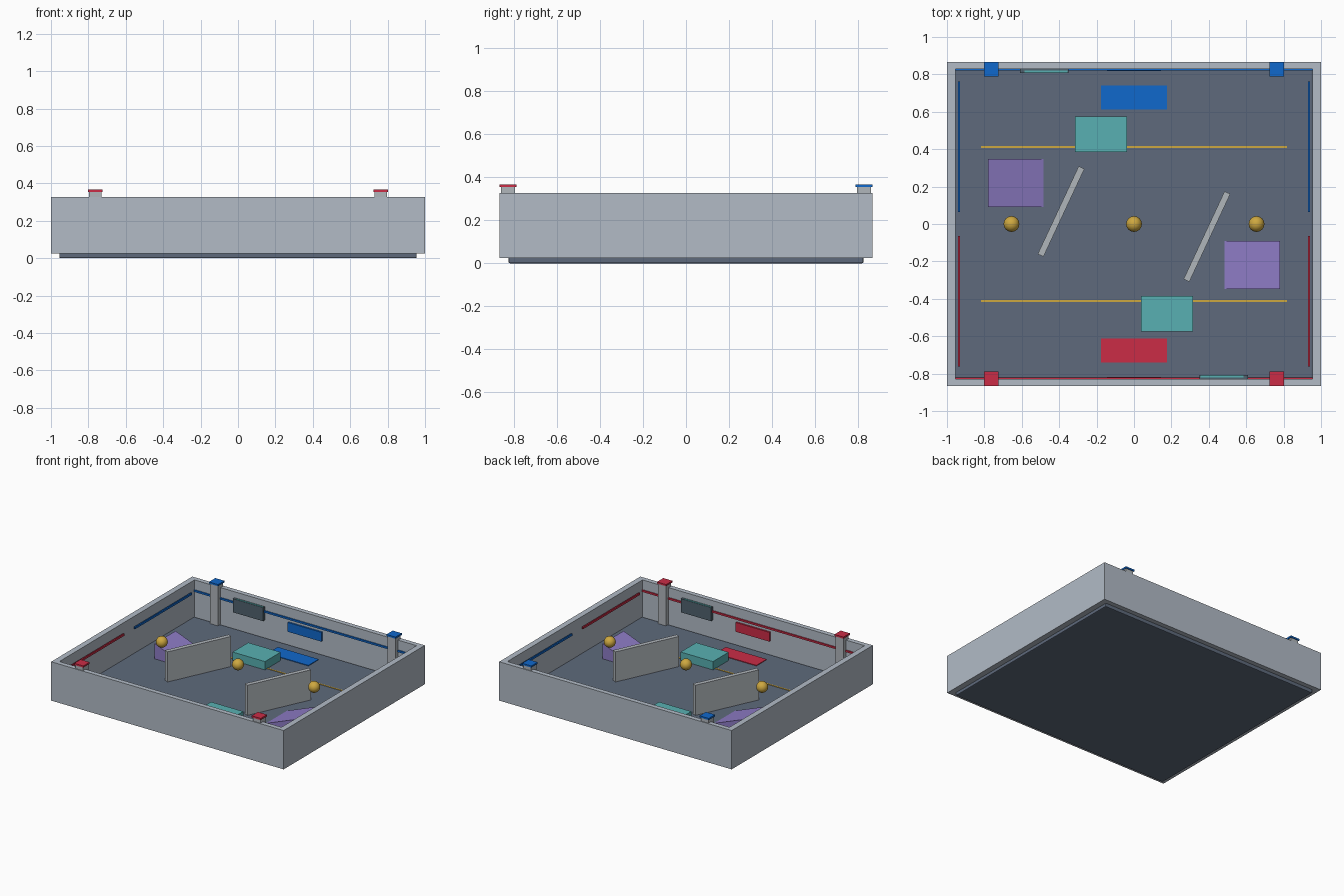
import bpy, bmesh
from math import radians, pi
from mathutils import Matrix, Vector

default = bpy.data.objects.get("Cube")
if default:
    bpy.data.objects.remove(default, do_unlink=True)


def material(name, *rgb):
    linear = [((c / 255 + 0.055) / 1.055) ** 2.4 for c in rgb] + [1]
    mat = bpy.data.materials.new(name)
    mat.diffuse_color = linear
    mat.use_nodes = True
    mat.node_tree.nodes["Principled BSDF"].inputs["Base Color"].default_value = linear
    return mat


WALL = material("pale steel", 178, 187, 198)
BARRIER = material("light grey", 176, 182, 187)
FLOOR = material("slate", 94, 106, 124)
SCREEN = material("dark slate", 80, 98, 110)
BLUE = material("blue", 16, 104, 204)
RED = material("red", 203, 44, 70)
TEAL = material("teal", 88, 176, 178)
PURPLE = material("purple", 142, 124, 198)
GOLD = material("gold", 206, 168, 64)

FLOOR_Z = 0.042
INNER_X, INNER_Y = 0.955, 0.83


def add(name, bm, mat, turn=0):
    """Turn the mesh about the arena centre and link it as an object."""
    bm.transform(Matrix.Rotation(turn, 4, 'Z'))
    bmesh.ops.recalc_face_normals(bm, faces=bm.faces)
    mesh = bpy.data.meshes.new(name)
    bm.to_mesh(mesh)
    bm.free()
    mesh.materials.append(mat)
    obj = bpy.data.objects.new(name, mesh)
    bpy.context.collection.objects.link(obj)
    return obj


def box(name, xs, ys, zs, mat, turn=0, spin=0):
    """Box from its ranges; spin turns it about its own centre."""
    bm = bmesh.new()
    centre = Vector([(r[0] + r[1]) / 2 for r in (xs, ys, zs)])
    size = [r[1] - r[0] for r in (xs, ys, zs)]
    bmesh.ops.create_cube(bm, size=1, matrix=Matrix.Translation(centre)
                          @ Matrix.Rotation(spin, 4, 'Z') @ Matrix.Diagonal((*size, 1)))
    return add(name, bm, mat, turn)


def prism(name, profile, ys, mat, turn=0):
    """Side profile in x and z, extruded along y."""
    bm = bmesh.new()
    face = bm.faces.new([bm.verts.new((x, ys[0], z)) for x, z in profile])
    ext = bmesh.ops.extrude_face_region(bm, geom=[face])
    moved = [v for v in ext["geom"] if isinstance(v, bmesh.types.BMVert)]
    bmesh.ops.translate(bm, verts=moved, vec=(0, ys[1] - ys[0], 0))
    return add(name, bm, mat, turn)


# Floor slab with softened edges
floor = box("floor", (-0.955, 0.955), (-0.825, 0.825), (0, FLOOR_Z), FLOOR)
bevel = floor.modifiers.new("edge", 'BEVEL')
bevel.width = 0.006
bevel.segments = 2

# Perimeter wall: ring outline raised to full height
bm = bmesh.new()
rings = [[bm.verts.new((sx * x, sy * y, 0.024))
          for sx, sy in ((-1, -1), (1, -1), (1, 1), (-1, 1))]
         for x, y in ((1, 0.867), (INNER_X, INNER_Y))]
faces = []
for i in range(4):
    j = (i + 1) % 4
    faces.append(bm.faces.new((rings[0][i], rings[0][j], rings[1][j], rings[1][i])))
ext = bmesh.ops.extrude_face_region(bm, geom=faces)
bmesh.ops.translate(bm, vec=(0, 0, 0.302),
                    verts=[v for v in ext["geom"] if isinstance(v, bmesh.types.BMVert)])
add("perimeter_wall", bm, WALL)

# Each half is the other one turned half round, in its team colour
for team, colour, turn in (("blue", BLUE, 0), ("red", RED, pi)):
    def part(name, xs, ys, zs, mat, spin=0):
        return box(f"{team}_{name}", xs, ys, zs, mat, turn, spin)

    # Corner posts with coloured caps
    for side, x in (("left", 0.763), ("right", -0.763)):
        part(f"post_{side}", (x - 0.033, x + 0.033), (0.795, 0.861), (FLOOR_Z, 0.354), BARRIER)
        part(f"post_cap_{side}", (x - 0.039, x + 0.039), (0.789, 0.867), (0.354, 0.367), colour)

    # Wall stripes
    part("end_stripe", (-INNER_X, INNER_X), (0.821, INNER_Y), (0.237, 0.251), colour)
    for side, x in (("left", 0.936), ("right", -0.936)):
        part(f"side_stripe_{side}", (x - 0.005, x + 0.005), (0.065, 0.763), (0.241, 0.257), colour)

    # End wall panel and display screen with a trim on top
    part("goal_panel", (-0.145, 0.145), (0.817, INNER_Y), (0.145, 0.217), colour)
    part("screen", (-0.61, -0.35), (0.808, INNER_Y), (0.175, 0.28), SCREEN)
    part("screen_trim", (-0.585, -0.355), (0.81, 0.82), (0.28, 0.284), TEAL)

    # Floor markings
    part("start_pad", (-0.176, 0.176), (0.613, 0.74), (FLOOR_Z, FLOOR_Z + 0.005), colour)
    part("floor_line", (-0.817, 0.817), (0.407, 0.417), (FLOOR_Z, FLOOR_Z + 0.004), GOLD)

    # Obstacles: block, ramp and slanted barrier
    part("block", (-0.315, -0.037), (0.384, 0.576), (FLOOR_Z, 0.107), TEAL)
    prism(f"{team}_ramp", ((-0.78, FLOOR_Z), (-0.485, FLOOR_Z), (-0.485, FLOOR_Z + 0.004),
                           (-0.78, 0.16)), (0.09, 0.348), PURPLE, turn)
    part("barrier", (-0.649, -0.131), (0.05, 0.084), (FLOOR_Z, 0.276), BARRIER, radians(65))

# Floating balls on the centre line
for side, x in (("right", -0.655), ("middle", 0), ("left", 0.655)):
    bm = bmesh.new()
    bmesh.ops.create_uvsphere(bm, u_segments=24, v_segments=14, radius=0.042,
                              matrix=Matrix.Translation((x, 0, 0.242)))
    ball = add(f"ball_{side}", bm, GOLD)
    for poly in ball.data.polygons:
        poly.use_smooth = True
